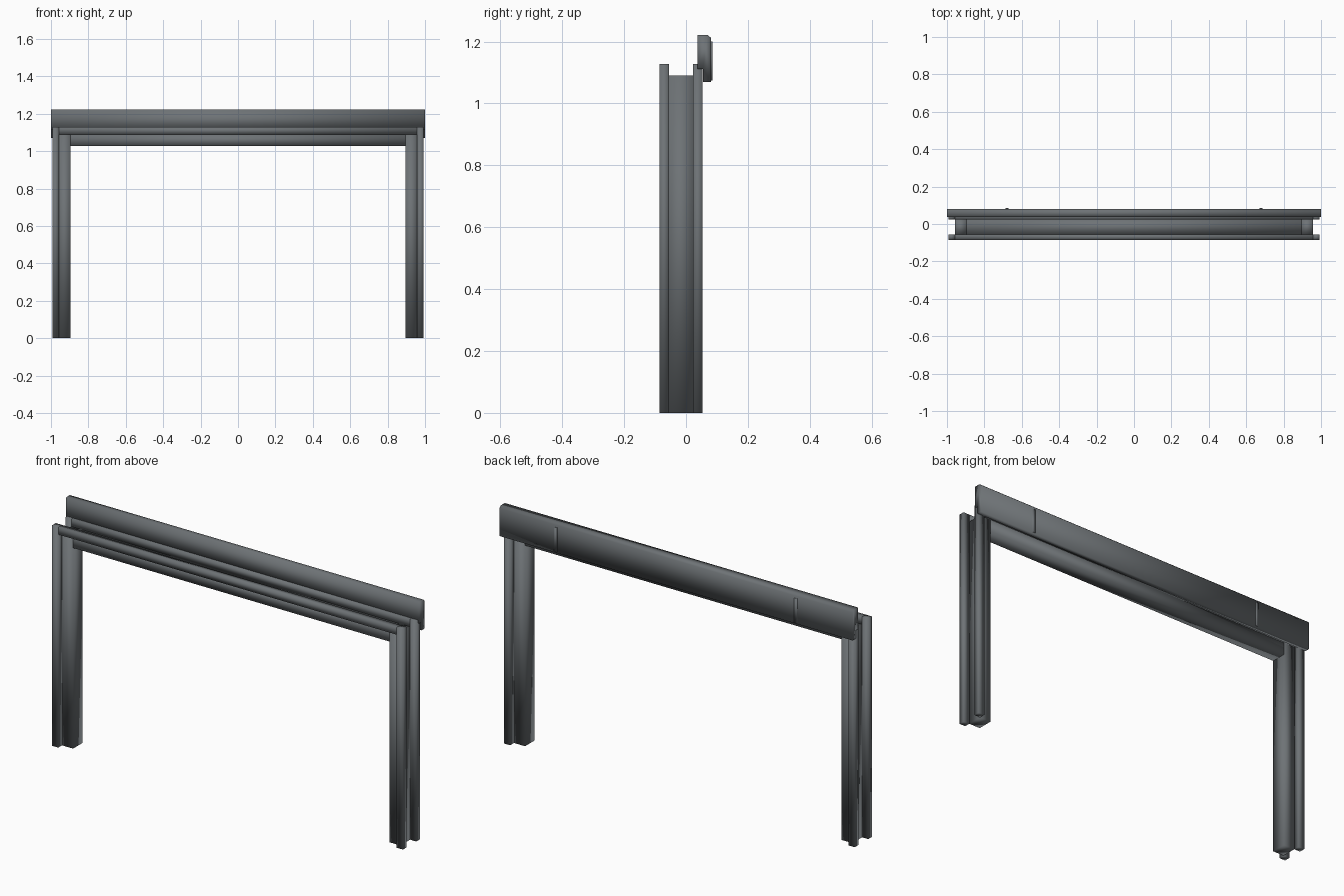
import bpy
import bmesh

cube = bpy.data.objects.get("Cube")
if cube:
    bpy.data.objects.remove(cube, do_unlink=True)

slate = bpy.data.materials.new("slate_grey")
slate.use_nodes = True
colour = (0.155, 0.17, 0.18, 1)
slate.diffuse_color = colour
slate.node_tree.nodes["Principled BSDF"].inputs["Base Color"].default_value = colour


def prism(name, profile, x0, x1):
    """Extrude a (y, z) profile along x, with soft normals over the edges."""
    bm = bmesh.new()
    ends = [[bm.verts.new((x, y, z)) for y, z in profile] for x in (x0, x1)]
    bm.faces.new(ends[0])
    bm.faces.new(ends[1])
    n = len(profile)
    for i in range(n):
        j = (i + 1) % n
        bm.faces.new((ends[0][i], ends[0][j], ends[1][j], ends[1][i]))
    bmesh.ops.recalc_face_normals(bm, faces=bm.faces)
    for face in bm.faces:
        face.smooth = True
    mesh = bpy.data.meshes.new(name)
    bm.to_mesh(mesh)
    bm.free()
    mesh.materials.append(slate)
    obj = bpy.data.objects.new(name, mesh)
    bpy.context.collection.objects.link(obj)
    return obj


def box(name, xs, ys, zs):
    profile = [(ys[0], zs[0]), (ys[1], zs[0]), (ys[1], zs[1]), (ys[0], zs[1])]
    return prism(name, profile, *xs)


JAMB_Y = (-0.055, 0.023)
CASINGS = {"front": (-0.085, -0.055), "back": (0.023, 0.054)}
INNER, OUTER, EDGE = 0.895, 0.958, 0.993
SOFFIT, HEAD, TOP = 1.027, 1.09, 1.128

# Upright jambs with a casing strip on each outer corner
for side, s in (("left", 1), ("right", -1)):
    box(side + "_jamb", sorted((s * INNER, s * OUTER)), JAMB_Y, (0, HEAD))
    for place, ys in CASINGS.items():
        box(f"{side}_{place}_casing", sorted((s * OUTER, s * EDGE)), ys, (0, TOP))

# Header and its two casing strips
box("header_jamb", (-INNER, INNER), JAMB_Y, (SOFFIT, HEAD))
for place, ys in CASINGS.items():
    box(f"header_{place}_casing", (-OUTER, OUTER), ys, (HEAD, TOP))

# Rear fascia board, stepped over the back casing
fascia = [(0.037, 1.222), (0.069, 1.222), (0.081, 1.212), (0.081, 1.07),
          (0.055, 1.07), (0.055, 1.112), (0.037, 1.112)]
prism("rear_fascia", fascia, -1, 1)

# Thin upright cover strips on the fascia
for side, s in (("left", 1), ("right", -1)):
    x = s * 0.68
    box(side + "_cover_strip", (x - 0.008, x + 0.008), (0.078, 0.085), (1.075, 1.2))
